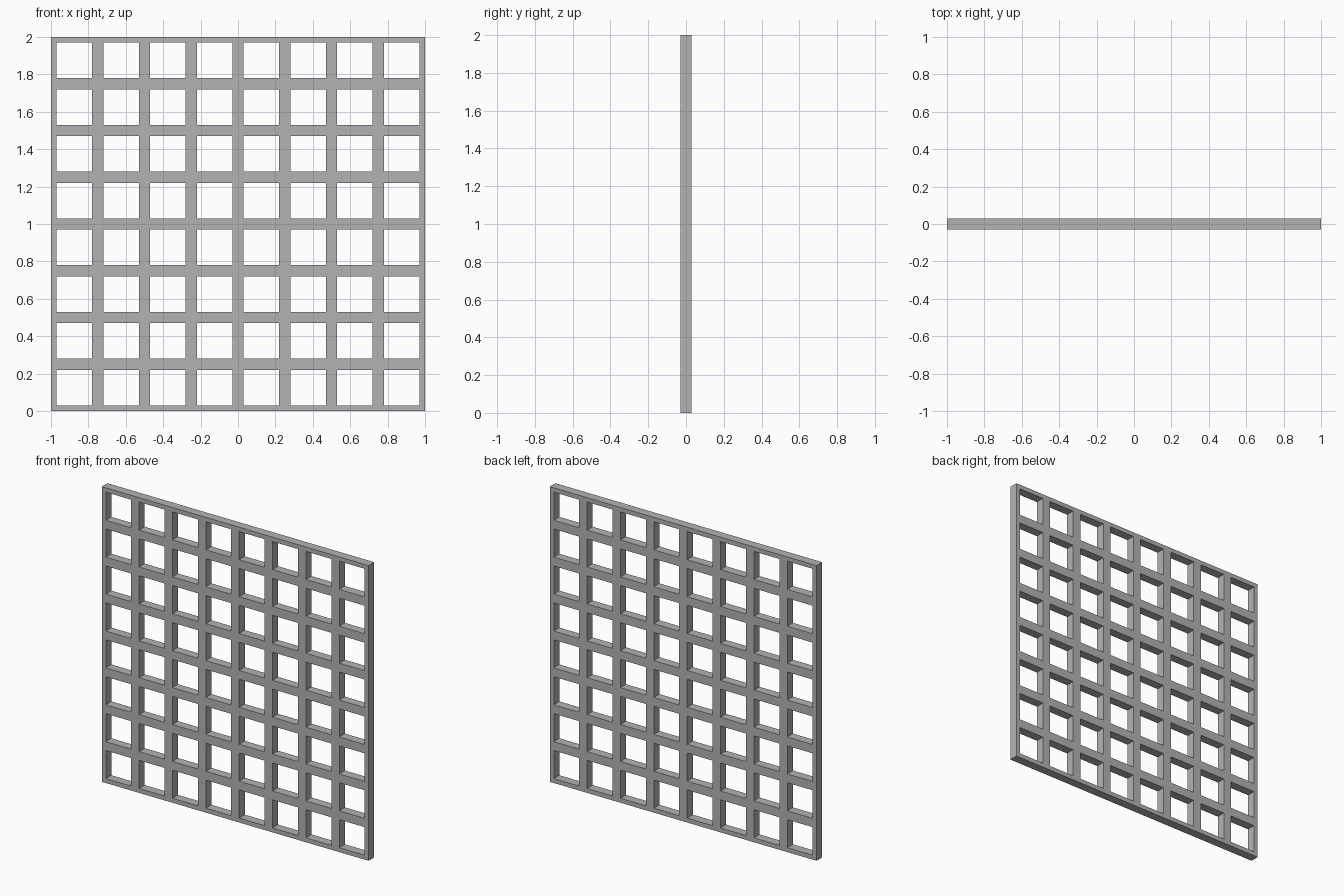
import bpy, bmesh

if "Cube" in bpy.data.objects:
    bpy.data.objects.remove(bpy.data.objects["Cube"], do_unlink=True)

CELLS, SIZE, RIM, DEPTH = 8, 2.0, 0.03, 0.06
PITCH = SIZE / CELLS
SEGMENTS = 2 * CELLS + 1

# Positions of the bar edges along one side
lines = [-SIZE / 2]
for i in range(CELLS):
    start = -SIZE / 2 + i * PITCH
    lines += [start + RIM, start + PITCH - RIM]
lines.append(SIZE / 2)


def line_index(value):
    return round((value + 1) / 2 * SEGMENTS)


# Upright sheet with the square openings removed
bm = bmesh.new()
bmesh.ops.create_grid(bm, x_segments=SEGMENTS, y_segments=SEGMENTS, size=1)
openings = []
for face in bm.faces:
    c = face.calc_center_median()
    col, row = int((c.x + 1) / 2 * SEGMENTS), int((c.y + 1) / 2 * SEGMENTS)
    if col % 2 and row % 2:
        openings.append(face)
for v in bm.verts:
    v.co = (lines[line_index(v.co.x)], -DEPTH / 2, lines[line_index(v.co.y)] + SIZE / 2)
bmesh.ops.delete(bm, geom=openings, context="FACES")

# Thicken the bars from front to back
result = bmesh.ops.extrude_face_region(bm, geom=bm.faces[:], use_keep_orig=True)
for v in result["geom"]:
    if isinstance(v, bmesh.types.BMVert):
        v.co.y += DEPTH
bmesh.ops.recalc_face_normals(bm, faces=bm.faces[:])

mesh = bpy.data.meshes.new("lattice_panel")
bm.to_mesh(mesh)
bm.free()
panel = bpy.data.objects.new("lattice_panel", mesh)
bpy.context.collection.objects.link(panel)

# Plain grey finish
grey = bpy.data.materials.new("plain_grey")
grey.use_nodes = True
colour = (0.45, 0.45, 0.45, 1)
grey.diffuse_color = colour
grey.node_tree.nodes["Principled BSDF"].inputs["Base Color"].default_value = colour
mesh.materials.append(grey)
